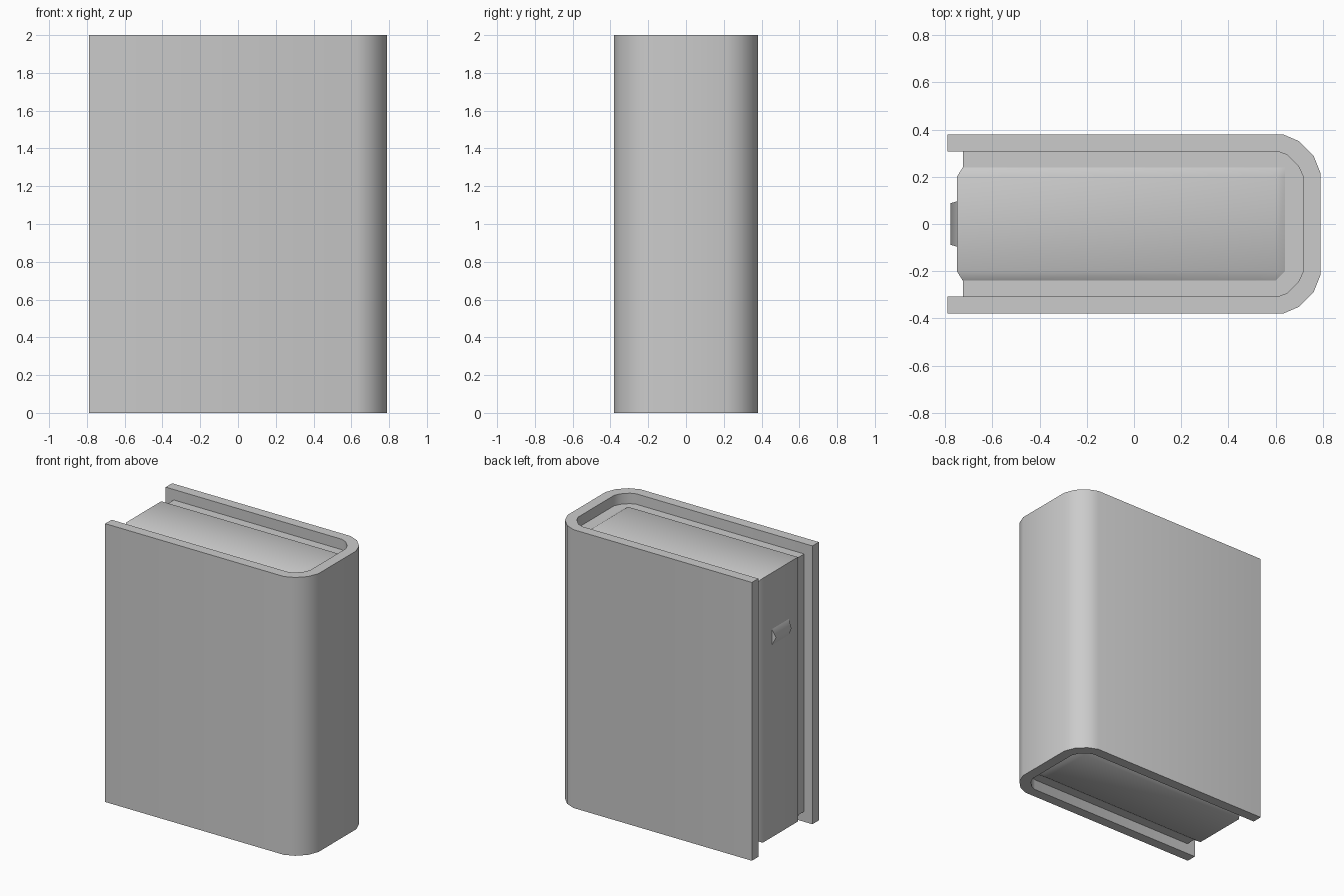
import bpy, bmesh, math

if "Cube" in bpy.data.objects:
    bpy.data.objects.remove(bpy.data.objects["Cube"])


def loft(name, rings, angle):
    """Bridge equal-sized closed rings, cap both ends and smooth by angle."""
    bm = bmesh.new()
    rows = [[bm.verts.new(p) for p in ring] for ring in rings]
    n = len(rows[0])
    for a, b in zip(rows, rows[1:]):
        for i in range(n):
            j = (i + 1) % n
            bm.faces.new((a[i], a[j], b[j], b[i]))
    bm.faces.new(rows[0])
    bm.faces.new(rows[-1])
    bmesh.ops.recalc_face_normals(bm, faces=bm.faces[:])
    mesh = bpy.data.meshes.new(name)
    bm.to_mesh(mesh)
    bm.free()
    ob = bpy.data.objects.new(name, mesh)
    bpy.context.collection.objects.link(ob)
    bpy.ops.object.select_all(action='DESELECT')
    ob.select_set(True)
    bpy.context.view_layer.objects.active = ob
    bpy.ops.object.shade_smooth_by_angle(angle=math.radians(angle))
    return ob


def mirrored(half):
    """Half outline on the front side, completed across y = 0."""
    return half + [(x, -y) for x, y in reversed(half)]


def prism(name, outline, z0, z1, angle):
    return loft(name, [[(x, y, z) for x, y in outline] for z in (z0, z1)], angle)


# Cover: two boards wrapped around a rounded spine
outer = mirrored([(-0.79, -0.38), (0.63, -0.38), (0.70, -0.35), (0.76, -0.29), (0.79, -0.215)])
inner = mirrored([(-0.79, -0.307), (0.61, -0.307), (0.65, -0.292), (0.695, -0.247), (0.715, -0.205)])
prism("cover", outer + inner[::-1], 0, 2, 32)

# Endpapers: recessed layer that fills the cover and is tucked slightly into it
tucked = mirrored([(-0.725, -0.32), (0.62, -0.32), (0.66, -0.305), (0.705, -0.26), (0.73, -0.21)])
prism("endpapers", tucked, 0.075, 1.925, 32)

# Page block: raised on top, bottom and fore-edge, with sloped borders
low = [(-0.725, 0.075), (-0.725, 1.925), (0.60, 1.925),
       (0.64, 1.925), (0.64, 0.075), (0.60, 0.075)]
high = [(-0.75, 0.05), (-0.75, 1.95), (0.60, 1.95),
        (0.64, 1.925), (0.64, 0.075), (0.60, 0.05)]
sections = [(-0.24, low), (-0.20, high), (0.20, high), (0.24, low)]
loft("page_block", [[(x, y, z) for x, z in s] for y, s in sections], 40)

# Small wedge tab on the fore-edge
wedge = [(-0.745, 0.097, 1.42), (-0.777, 0.088, 1.488), (-0.745, 0.097, 1.556)]
loft("fore_edge_tab", [[(x, side * y, z) for x, y, z in wedge] for side in (-1, 1)], 60)
